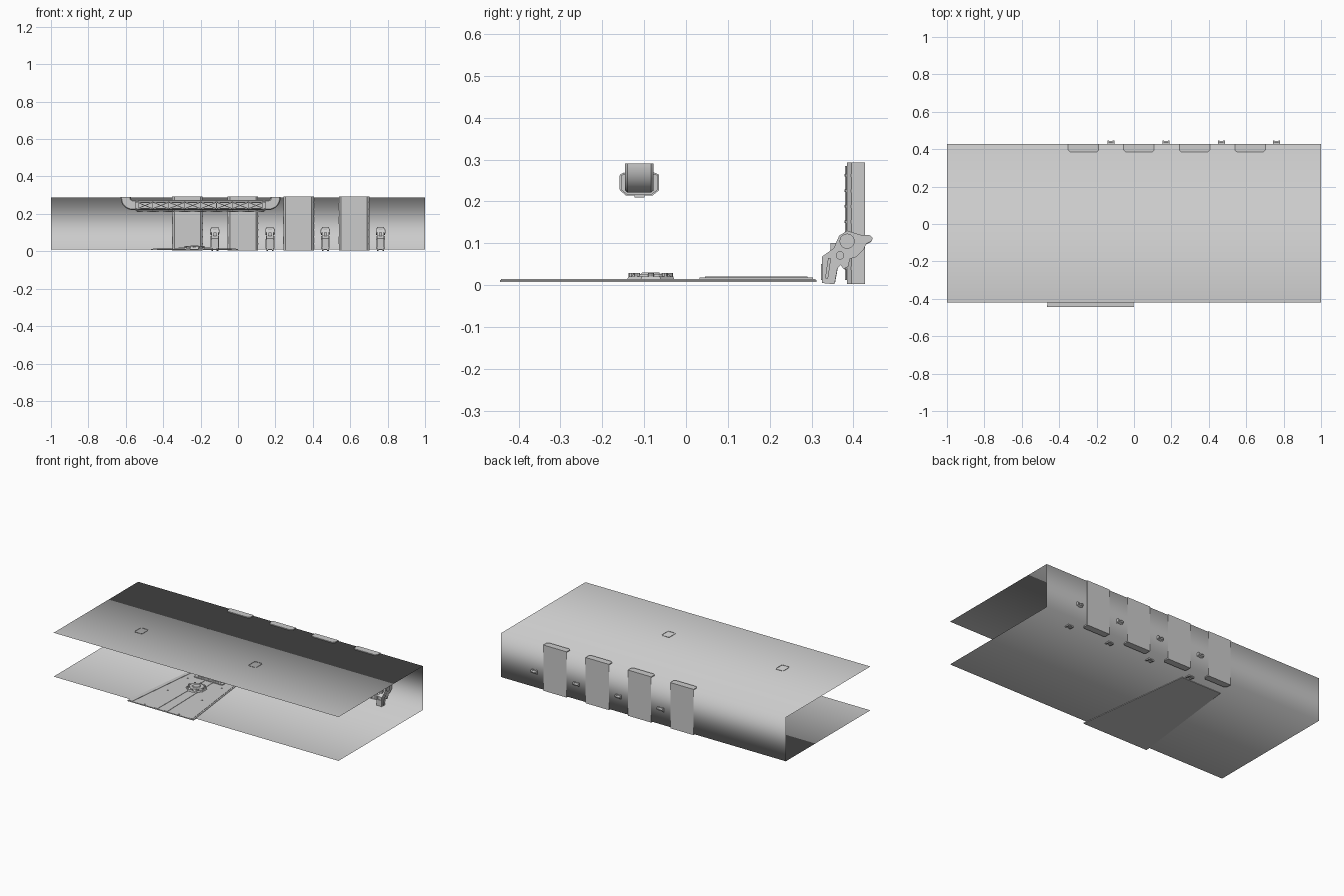
import bpy, bmesh, math
from mathutils import Vector, Matrix

if "Cube" in bpy.data.objects:
    bpy.data.objects.remove(bpy.data.objects["Cube"])


def finish(bm, name, smooth=None):
    me = bpy.data.meshes.new(name)
    bm.to_mesh(me)
    bm.free()
    ob = bpy.data.objects.new(name, me)
    bpy.context.collection.objects.link(ob)
    if smooth:
        bpy.ops.object.select_all(action='DESELECT')
        ob.select_set(True)
        bpy.context.view_layer.objects.active = ob
        bpy.ops.object.shade_smooth_by_angle(angle=math.radians(smooth))
    return ob


def prism(bm, pts, axis, lo, hi):
    """Extrude a closed 2D profile along x (pts = y,z) or z (pts = x,y)."""
    at = (lambda p, t: (t, p[0], p[1])) if axis == 'x' else (lambda p, t: (p[0], p[1], t))
    a = [bm.verts.new(at(p, lo)) for p in pts]
    b = [bm.verts.new(at(p, hi)) for p in pts]
    n = len(pts)
    faces = [bm.faces.new(a[::-1]), bm.faces.new(b)]
    faces += [bm.faces.new((a[i], a[(i + 1) % n], b[(i + 1) % n], b[i])) for i in range(n)]
    bmesh.ops.recalc_face_normals(bm, faces=faces)


def box(bm, x0, x1, y0, y1, z0, z1):
    prism(bm, [(x0, y0), (x1, y0), (x1, y1), (x0, y1)], 'z', z0, z1)


def bar(bm, p, q, w):
    p, q = Vector(p), Vector(q)
    d = q - p
    m = Matrix.Translation((p + q) / 2) @ d.to_track_quat('Z', 'Y').to_matrix().to_4x4()
    bmesh.ops.create_cube(bm, size=1, matrix=m @ Matrix.Diagonal((w, w, d.length, 1)))


def cyl(bm, c, r, depth, axis, n=16):
    rot = {'x': Matrix.Rotation(math.pi / 2, 4, 'Y'),
           'y': Matrix.Rotation(math.pi / 2, 4, 'X'), 'z': Matrix()}[axis]
    bmesh.ops.create_cone(bm, cap_ends=True, segments=n, radius1=r, radius2=r,
                          depth=depth, matrix=Matrix.Translation(c) @ rot)


# Corridor shell: one smooth-shaded open sheet (floor, back wall, ceiling)
bm = bmesh.new()
rows = [[bm.verts.new((x, y, z)) for x in (-1, 1)]
        for y, z in ((-0.42, 0.01), (0.427, 0.01), (0.427, 0.288), (-0.42, 0.288))]
for r, s in zip(rows, rows[1:]):
    bm.faces.new((r[0], r[1], s[1], s[0])).smooth = True
finish(bm, "corridor_shell")

# Wall panels: chamfered slabs with raised face, side strip, vents and bolts
for i in range(4):
    x = -0.352 + i * 0.297
    bm = bmesh.new()
    prism(bm, [(x, 0.4275), (x, 0.395), (x + .012, 0.385), (x + .152, 0.385),
               (x + .163, 0.395), (x + .163, 0.4275)], 'z', 0.003, 0.293)
    box(bm, x + .02, x + .132, 0.3805, 0.387, 0.012, 0.285)
    box(bm, x + .139, x + .150, 0.382, 0.387, 0.012, 0.285)
    for k in range(7):
        z = 0.04 + k * 0.037
        cyl(bm, (x + .014, 0.385, z), 0.003, 0.006, 'y', 8)
        cyl(bm, (x + .1445, 0.381, z), 0.003, 0.005, 'y', 8)
        box(bm, x + .161, x + .1645, 0.387 + .007, 0.402, z - .004, z + .004)
    for z in (0.06, 0.165, 0.238):
        box(bm, x - .0015, x + .002, 0.39 + .003, 0.40, z - .02, z + .02)
    finish(bm, f"wall_panel_{i + 1}")

# Wall braces: angled legs standing between the panels
brace = [(.325, .005), (.325, .068), (.353, .088), (.366, .118), (.385, .13), (.418, .12),
         (.438, .12), (.446, .113), (.444, .105), (.43, .098), (.425, .085), (.405, .066),
         (.392, .063), (.388, .045), (.377, .038), (.370, .048), (.362, .04), (.355, .002)]
for i in range(4):
    x = -0.124 + i * 0.2955
    bm = bmesh.new()
    for s in (-1, 1):
        a, b = sorted((x + s * .010, x + s * .019))
        prism(bm, brace, 'x', a, b)
        cyl(bm, (x + s * .020, .385, .105), .018, .007, 'x', 20)
        cyl(bm, (x + s * .0235, .385, .105), .011, .004, 'x', 12)
        cyl(bm, (x + s * .020, .368, .071), .010, .006, 'x', 16)
        bar(bm, (x + s * .020, .336, .016), (x + s * .020, .343, .064), .007)
    inner = [(p[0] * .96 + .0155, p[1] * .94 + .004) for p in brace]
    prism(bm, inner, 'x', x - .011, x + .011)
    box(bm, x - .012, x + .012, .3225, .33, .012, .05)
    box(bm, x - .008, x + .008, .345, .365, .082, .10)
    finish(bm, f"wall_brace_{i + 1}", 30)

# Ceiling duct: rectangular tube curving up into the ceiling at both ends
CX, CY, CZ, HALF = -0.2, -0.1115, 0.249, 0.4
half = [(-HALF, .290), (-HALF, .285)]
for k in range(0, 9):
    t = math.pi + k * math.pi / 16
    half.append((-HALF + .036 + .036 * math.cos(t), .284 + .036 * math.sin(t)))
path = half + [(-u, z) for u, z in half[::-1]]
bm = bmesh.new()
rings = []
for i, (u, z) in enumerate(path):
    a, b = path[max(i - 1, 0)], path[min(i + 1, len(path) - 1)]
    d = Vector((b[0] - a[0], b[1] - a[1])).normalized()
    n = Vector((-d.y, d.x))
    ring = []
    for e, f in ((-.027, -.028), (-.022, -.034), (.022, -.034), (.027, -.028),
                 (.027, .028), (.022, .034), (-.022, .034), (-.027, .028)):
        ring.append(bm.verts.new((CX + u + n.x * e, CY + f, z + n.y * e)))
    rings.append(ring)
for r, s in zip(rings, rings[1:]):
    for k in range(8):
        bm.faces.new((r[k], r[(k + 1) % 8], s[(k + 1) % 8], s[k]))
bmesh.ops.recalc_face_normals(bm, faces=bm.faces)
finish(bm, "ceiling_duct", 35)

# Duct cage: collars, long rails and crossed bracing
bm = bmesh.new()
sec = [(-.044, .262), (-.044, .228), (-.030, .217), (.030, .217), (.044, .228), (.044, .262),
       (.036, .266), (-.036, .266)]
n_bay = 8
xs = [CX - 0.34 + k * 0.68 / n_bay for k in range(n_bay + 1)]
for k, x in enumerate(xs):
    w = .007 if k in (0, n_bay) else .003
    ring = [(x, CY + y, z) for y, z in sec]
    for a, b in zip(ring, ring[1:] + ring[:1]):
        bar(bm, a, b, w if w < .005 else .006)
    if k in (0, n_bay):
        prism(bm, [(CY + y, z) for y, z in sec], 'x', x - .008, x + .008)
for y, z in sec[:6]:
    bar(bm, (xs[0], CY + y, z), (xs[-1], CY + y, z), .005)
for x0, x1 in zip(xs, xs[1:]):
    for s in (-1, 1):
        bar(bm, (x0, CY + s * .044, .228), (x1, CY + s * .044, .262), .004)
        bar(bm, (x0, CY + s * .044, .262), (x1, CY + s * .044, .228), .004)
        bar(bm, (x0, CY - s * .03, .216), (x1, CY + s * .03, .216), .004)
box(bm, xs[0], xs[-1], CY - .012, CY + .012, .209, .217)
finish(bm, "duct_cage")

# Floor ramp: tapering plate with converging raised strips
PX, Y0, Y1 = -0.233, -0.444, 0.312


def strip(bm, a0, a1, b0, b1, y0, y1, z0, z1):
    prism(bm, [(PX + a0, y0), (PX + a1, y0), (PX + b1, y1), (PX + b0, y1)], 'z', z0, z1)


bm = bmesh.new()
strip(bm, -.232, .232, -.14, .14, Y0, Y1, .007, .0125)
for s in (-1, 1):
    for a, b in ((.222, .133), (.045, .03)):
        lo, hi = sorted((s * a, s * (a - .022)))
        lo2, hi2 = sorted((s * b, s * (b - .015)))
        strip(bm, lo, hi, lo2, hi2, Y0 + .002, Y1 - .002, .0125, .0145)
    for y in (-.43, -.2, .0, .2):
        cyl(bm, (PX + s * .12, y, .0135), .005, .003, 'z', 8)
finish(bm, "floor_ramp")

# Rear raised plate on the ramp
bm = bmesh.new()
box(bm, PX - .10, PX + .10, .032, .303, .012, .018)
box(bm, PX - .085, PX + .085, .045, .29, .018, .020)
finish(bm, "rear_floor_plate")

# Floor hatch: low octagonal cover with rim bolts
bm = bmesh.new()
hc = Vector((PX, -.084, 0))
for r0, r1, z0, z1 in ((.062, .058, .012, .020), (.052, .045, .020, .026), (.026, .022, .026, .030)):
    bmesh.ops.create_cone(bm, cap_ends=True, segments=8, radius1=r0, radius2=r1, depth=z1 - z0,
                          matrix=Matrix.Translation(hc + Vector((0, 0, (z0 + z1) / 2)))
                          @ Matrix.Rotation(math.pi / 8, 4, 'Z'))
for k in range(8):
    t = k * math.pi / 4
    cyl(bm, hc + Vector((math.cos(t) * .046, math.sin(t) * .046, .0235)), .007, .011, 'z', 8)
finish(bm, "floor_hatch")
